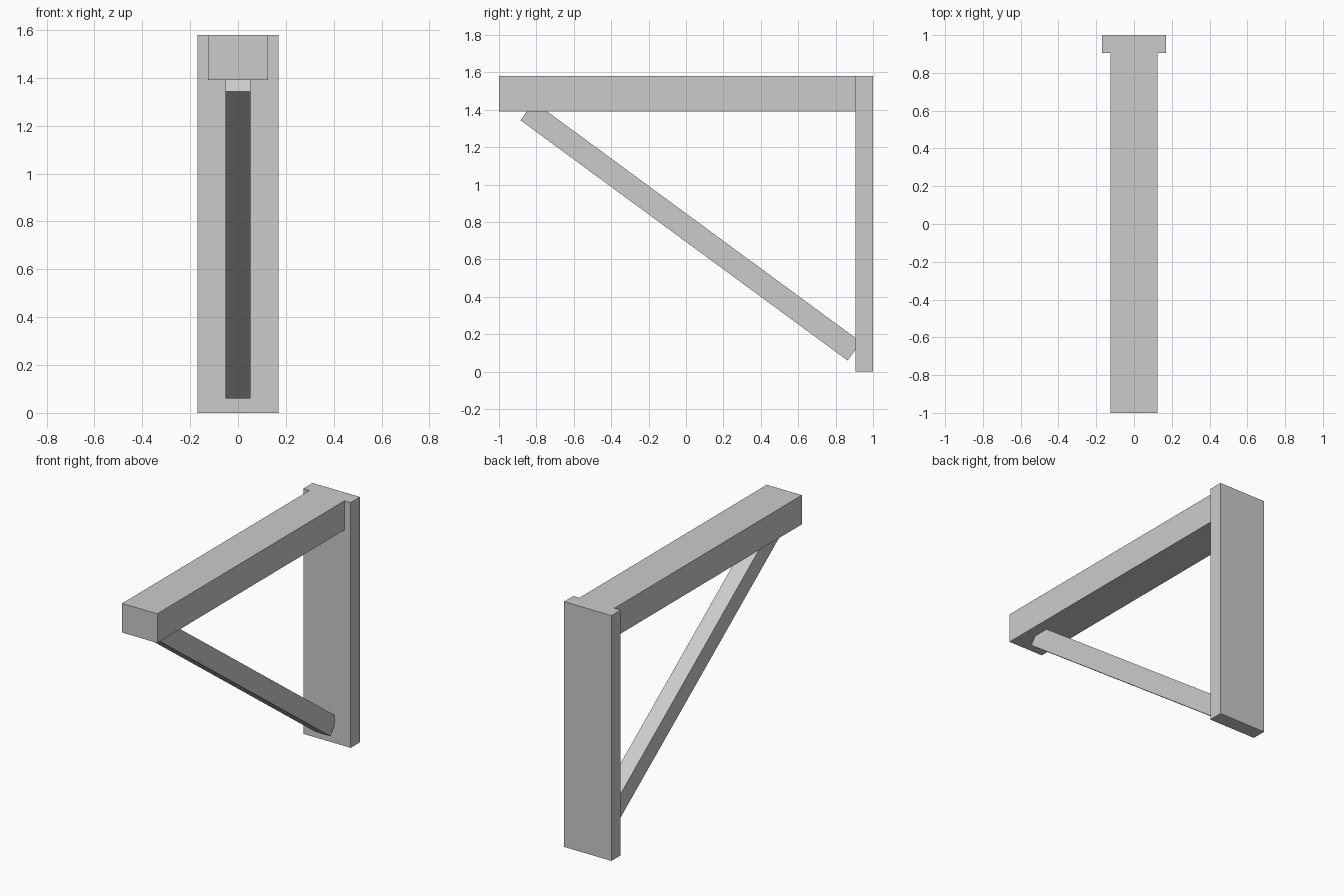
import bpy
import math

cube = bpy.data.objects.get("Cube")
if cube:
    bpy.data.objects.remove(cube, do_unlink=True)

# Single plain grey
grey = bpy.data.materials.new("plain_grey")
grey.use_nodes = True
colour = (0.6, 0.6, 0.6, 1)
grey.diffuse_color = colour
grey.node_tree.nodes["Principled BSDF"].inputs["Base Color"].default_value = colour


def board(name, centre, size, tilt=0):
    """Box of the given size, tilted about the x axis."""
    bpy.ops.mesh.primitive_cube_add(size=1, location=centre)
    obj = bpy.context.object
    obj.name = name
    obj.scale = size
    bpy.ops.object.transform_apply(location=False, rotation=False, scale=True)
    obj.rotation_euler.x = tilt
    obj.data.materials.append(grey)
    return obj


# Upright back plate
board("back_plate", (0, 0.953, 0.79), (0.338, 0.094, 1.58))

# Horizontal beam butting against the plate
board("top_beam", (0, -0.047, 1.486), (0.25, 1.906, 0.188))

# Diagonal brace, its ends sunk into the beam and the plate
board("diagonal_brace", (0, 0.026, 0.751), (0.106, 2.17, 0.122), math.radians(-36.3))
